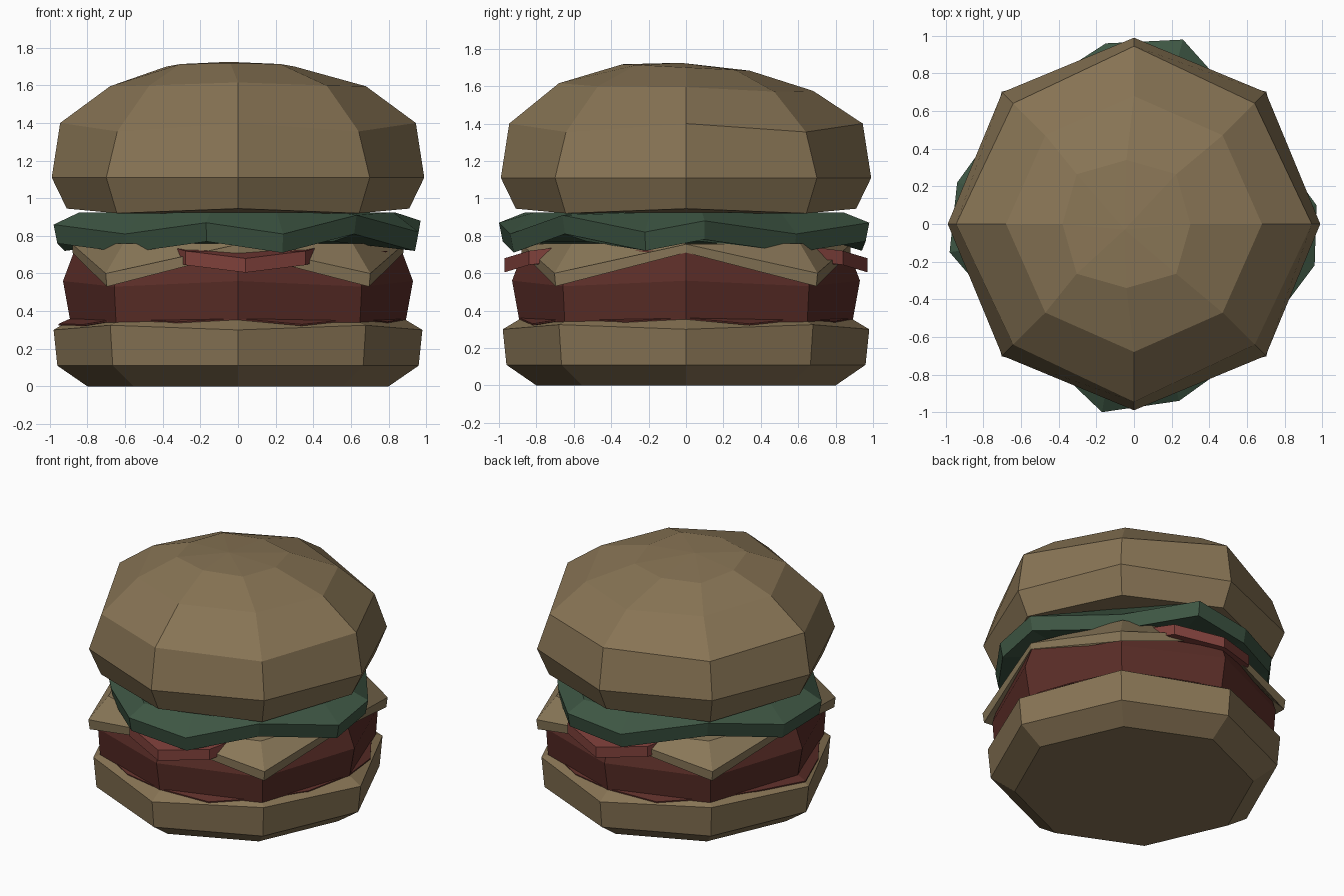
import bpy, bmesh, math
from mathutils import Vector

if "Cube" in bpy.data.objects:
    bpy.data.objects.remove(bpy.data.objects["Cube"])


def material(name, rgb):
    m = bpy.data.materials.new(name)
    m.diffuse_color = (*rgb, 1)
    m.use_nodes = True
    m.node_tree.nodes["Principled BSDF"].inputs["Base Color"].default_value = m.diffuse_color
    return m


BUN = material("toasted bun", (0.245, 0.175, 0.090))
CHEESE = material("cheese tan", (0.250, 0.185, 0.098))
LETTUCE = material("lettuce green", (0.047, 0.092, 0.056))
TOMATO = material("tomato red", (0.215, 0.052, 0.044))
PATTY = material("patty brown", (0.105, 0.027, 0.021))


def loft(name, rings, mat, bottom=None, top=None):
    """Skin equal-length rings from bottom to top and close both ends with fans."""
    bm = bmesh.new()
    rows = [[bm.verts.new(p) for p in ring] for ring in rings]
    n = len(rows[0])
    for a, b in zip(rows, rows[1:]):
        for i in range(n):
            j = (i + 1) % n
            bm.faces.new((a[i], a[j], b[j], b[i]))
    for row, centre in ((rows[0], bottom), (rows[-1], top)):
        if centre is None:
            bm.faces.new(row)
        else:
            c = bm.verts.new(centre)
            for i in range(n):
                bm.faces.new((row[i], row[(i + 1) % n], c))
    bmesh.ops.recalc_face_normals(bm, faces=bm.faces)
    me = bpy.data.meshes.new(name)
    bm.to_mesh(me)
    bm.free()
    me.materials.append(mat)
    ob = bpy.data.objects.new(name, me)
    bpy.context.collection.objects.link(ob)
    return ob


def octagon(r, z, diag=0.98, diag_dz=0.0, tilt=0.0):
    """Eight points on the axes and diagonals; diagonals may differ in reach and height."""
    pts = []
    for i in range(8):
        a = math.pi / 4 * i
        s = r * (diag if i % 2 else 1)
        y = s * math.sin(a)
        pts.append((s * math.cos(a), y, z + (diag_dz if i % 2 else 0) + tilt * y))
    return pts


# Bottom bun
loft("bottom_bun", [octagon(0.80, 0), octagon(0.96, 0.11), octagon(0.98, 0.30, diag_dz=0.025),
                    octagon(0.88, 0.36)], BUN)

# Sauce draped over the bevel of the bottom bun, dripping lowest between corners
inner, outer = [], []
for i in range(16):
    a = math.pi / 8 * i
    k = math.cos(math.pi / 8) if i % 2 else 1
    t = (0.9 if i % 4 == 1 else 0.6) if i % 2 else (0.85 if i == 8 else 0.2)
    for ring, f in ((inner, 0), (outer, t)):
        r = (0.87 + 0.1 * f) * k
        ring.append((r * math.cos(a), r * math.sin(a), 0.37 - 0.045 * f))
loft("sauce", [[(x, y, z - 0.008) for x, y, z in outer], outer, inner], PATTY,
     bottom=(0, 0, 0.35), top=(0, 0, 0.37))

# Patty
loft("patty", [octagon(0.89, 0.34, 1.03), octagon(0.93, 0.56, 1.0, -0.03),
               octagon(0.87, 0.72, 1.0)], PATTY)

# Cheese slice with four drooping corners
loft("cheese", [octagon(0.80, 0.71), octagon(0.88, 0.71, 1.12, -0.18),
                octagon(0.88, 0.755, 1.13, -0.155), octagon(0.82, 0.76, 1.05)], CHEESE)

# Tomato slices, front and back, tilted outward
for name, side in (("front_tomato", -1), ("back_tomato", 1)):
    rings = []
    for dz in (-0.075, 0):
        ring = []
        for x, y, _ in octagon(0.45, 0, 1):
            y = side * 0.52 + y
            ring.append((x + 0.04, y, min(0.76, 0.68 + 0.3 * (0.97 - abs(y))) + dz))
        rings.append(ring)
    loft(name, rings, TOMATO)

# Wavy lettuce leaf
rim = [(0.63, -0.66, 0.91), (0.96, -0.22, 0.82), (0.97, 0.10, 0.88), (0.61, 0.59, 0.81),
       (0.26, 0.98, 0.87), (-0.15, 0.96, 0.82), (-0.63, 0.65, 0.91), (-0.94, 0.22, 0.82),
       (-0.98, -0.15, 0.86), (-0.60, -0.59, 0.81), (-0.17, -1.0, 0.87), (0.24, -0.94, 0.81)]


def leaf_ring(scale, drop, z=None):
    return [(x * scale, y * scale, (z if z else h) - drop) for x, y, h in rim]


loft("lettuce", [leaf_ring(0.8, 0, 0.77), leaf_ring(0.98, 0.10), leaf_ring(1, 0),
                 leaf_ring(0.86, 0, 0.925)], LETTUCE)

# Top bun, slightly lopsided dome
loft("top_bun", [octagon(0.91, 0.945, 1.0, -0.025), octagon(0.99, 1.11, 1.0),
                 octagon(0.945, 1.40, 0.96, -0.045), octagon(0.68, 1.595, 0.98, -0.01, -0.03),
                 [(x - 0.04, y, z) for x, y, z in octagon(0.34, 1.70, 1.1, 0, -0.05)]],
     BUN, top=(-0.05, -0.03, 1.725))
